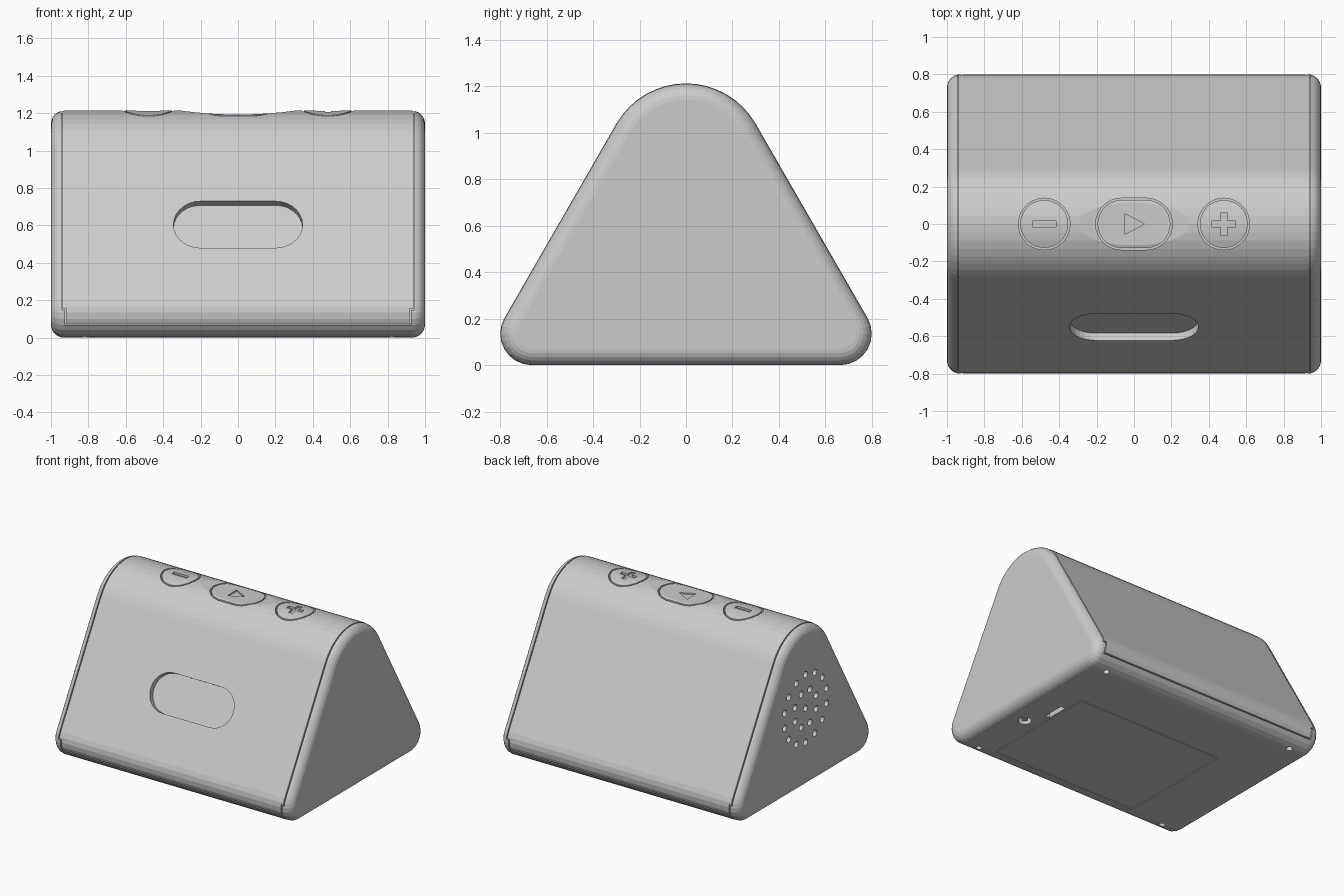
import bpy, bmesh
from math import sin, cos, pi, radians, sqrt
from mathutils import Matrix, Vector

if "Cube" in bpy.data.objects:
    bpy.data.objects.remove(bpy.data.objects["Cube"], do_unlink=True)

grey = bpy.data.materials.new("light_grey_plastic")
grey.use_nodes = True
grey.diffuse_color = (0.6, 0.6, 0.6, 1)
grey.node_tree.nodes["Principled BSDF"].inputs["Base Color"].default_value = (0.6, 0.6, 0.6, 1)

FLAT = Matrix.Identity(4)
SIDE = Matrix(((0, 0, 1, 0), (1, 0, 0, 0), (0, 1, 0, 0), (0, 0, 0, 1)))
TOP_R, TOP_Z, FOOT_R, FOOT_Y = 0.346, 0.867, 0.135, 0.665


# ---- helpers ----
def loft(bm, rings, wrap=False):
    """Skin a row of equal point loops, capped at the ends or wrapped round."""
    rows = [[bm.verts.new(p) for p in ring] for ring in rings]
    n = len(rows[0])
    pairs = list(zip(rows, rows[1:])) + ([(rows[-1], rows[0])] if wrap else [])
    for a, b in pairs:
        for i in range(n):
            j = (i + 1) % n
            bm.faces.new((a[i], a[j], b[j], b[i]))
    if not wrap:
        bm.faces.new(rows[0])
        bm.faces.new(rows[-1])


def prism(bm, outline, low, high, frame=FLAT):
    loft(bm, [[frame @ Vector((u, v, h)) for u, v in outline] for h in (low, high)])


def finish(bm, name):
    bmesh.ops.recalc_face_normals(bm, faces=bm.faces)
    mesh = bpy.data.meshes.new(name)
    bm.to_mesh(mesh)
    bm.free()
    mesh.materials.append(grey)
    obj = bpy.data.objects.new(name, mesh)
    bpy.context.collection.objects.link(obj)
    return obj


def solid(name, *args):
    bm = bmesh.new()
    prism(bm, *args)
    return finish(bm, name)


def boolean(obj, tool, operation="DIFFERENCE"):
    """Apply a boolean and discard the tool."""
    tool.hide_render = True
    mod = obj.modifiers.new("cut", "BOOLEAN")
    mod.operation, mod.solver, mod.object = operation, "EXACT", tool
    bpy.context.view_layer.update()
    graph = bpy.context.evaluated_depsgraph_get()
    mesh = bpy.data.meshes.new_from_object(obj.evaluated_get(graph))
    obj.modifiers.clear()
    obj.data = mesh
    bpy.data.objects.remove(tool, do_unlink=True)


def arc(cx, cy, r, start, end, steps):
    angles = [radians(start + (end - start) * i / steps) for i in range(steps + 1)]
    return [(cx + r * cos(a), cy + r * sin(a)) for a in angles]


def circle(cx, cy, r, steps=32):
    return arc(cx, cy, r, 0, 360, steps)[:-1]


def rect(x0, x1, y0, y1):
    return [(x0, y0), (x1, y0), (x1, y1), (x0, y1)]


def stadium(half, r):
    return arc(half, 0, r, -90, 90, 14) + arc(-half, 0, r, 90, 270, 14)


def arch(offset, foot):
    """Rounded triangle side, from one lower corner over the top to the other."""
    r = FOOT_R + offset
    return (arc(FOOT_Y, FOOT_R, r, foot, 30, 8)
            + arc(0, TOP_Z, TOP_R + offset, 30, 150, 16)
            + arc(-FOOT_Y, FOOT_R, r, 150, 180 - foot, 8))


# ---- housing with rounded ends ----
FILLET = 0.07
ends = [(1 - FILLET + FILLET * sin(a), FILLET * (1 - cos(a)))
        for a in (pi / 2 * i / 6 for i in range(7))]
sections = [(-x, o) for x, o in reversed(ends)] + ends
bm = bmesh.new()
loft(bm, [[(x, y, z) for y, z in arch(-o, -90)] for x, o in sections])
housing = finish(bm, "housing")

# ---- seams between end caps, shell and base ----
bm = bmesh.new()
for s in (-1, 1):
    loft(bm, [[(s * 0.937, *p), (s * 0.945, *p), (s * 0.945, *q), (s * 0.937, *q)]
              for p, q in zip(arch(0.03, 6), arch(-0.016, 6))])
boolean(housing, finish(bm, "cap_seam"))
seam_boxes = {"step_seam": (0.917, 0.9445, 0.147, 0.155),
              "corner_seam": (0.918, 0.926, 0.07, 0.154)}
for name, (x0, x1, z0, z1) in seam_boxes.items():
    bm = bmesh.new()
    for sx in (-1, 1):
        for sy in (-1, 1):
            prism(bm, rect(*sorted((sx * x0, sx * x1)), *sorted((sy * 0.775, sy * 0.85))), z0, z1)
    boolean(housing, finish(bm, name))
bm = bmesh.new()
for sy in (-1, 1):
    prism(bm, rect(-0.9255, 0.9255, *sorted((sy * 0.765, sy * 0.85))), 0.067, 0.075)
boolean(housing, finish(bm, "base_seam"))

# ---- recess on the sloping front ----
up, out = Vector((0, 0.5, sqrt(0.75))), Vector((0, -sqrt(0.75), 0.5))
slope = Matrix((Vector((1, 0, 0)), up, out)).transposed().to_4x4()
slope.translation = (0, -0.551, 0.605)
boolean(housing, solid("front_recess", stadium(0.201, 0.144), -0.045, 0.1, slope))

# ---- finger scoop across the ridge ----
scoop = [(x, 1.193 + x * x / 4.5) for x in (0.03 * i for i in range(-13, 14))]
scoop += [(0.39, 1.4), (-0.39, 1.4)]
across = Matrix(((1, 0, 0, 0), (0, 0, 1, 0), (0, 1, 0, 0), (0, 0, 0, 1)))
boolean(housing, solid("finger_scoop", scoop, -0.3, 0.3, across))

# ---- buttons: flush plugs with a gap and an engraved sign ----
A, B = 0.062, 0.016
plus = [(-A, -B), (-B, -B), (-B, -A), (B, -A), (B, -B), (A, -B),
        (A, B), (B, B), (B, A), (-B, A), (-B, B), (-A, B)]
play = [(-0.05, -0.055), (0.057, 0), (-0.05, 0.055)]
buttons = [("minus_button", -0.48, 0, rect(-A, A, -B, B), 1.197),
           ("play_button", 0, 0.067, play, 1.183),
           ("plus_button", 0.48, 0, plus, 1.197)]
uncut = housing.data.copy()
for name, x, half, sign, floor in buttons:
    place = Matrix.Translation((x, 0, 0))
    outline = [stadium(half, r) if half else circle(0, 0, r, 40) for r in (0.138, 0.128)]
    button = bpy.data.objects.new(name, uncut.copy())
    bpy.context.collection.objects.link(button)
    boolean(button, solid("plug", outline[1], 1.12, 1.4, place), "INTERSECT")
    boolean(button, solid("sign", sign, floor, 1.4, place))
    boolean(housing, solid("button_hole", outline[0], 1.14, 1.4, place))

# ---- speaker holes on one end ----
bm = bmesh.new()
for count, ring in ((1, 0), (8, 0.135), (14, 0.255)):
    for i in range(count):
        a = 2 * pi * (i + 0.5) / count
        prism(bm, circle(ring * cos(a), 0.6 + ring * sin(a), 0.024, 14), -1.1, -0.94, SIDE)
boolean(housing, finish(bm, "speaker_holes"))

# ---- underside: screw holes, socket, switch slot and battery door ----
bm = bmesh.new()
for sx in (-1, 1):
    for sy in (-1, 1):
        prism(bm, circle(sx * 0.82, sy * 0.68, 0.022, 14), -0.1, 0.06)
prism(bm, circle(0.82, -0.19, 0.047, 24), -0.1, 0.05)
prism(bm, rect(0.715, 0.755, -0.05, 0.12), -0.1, 0.04)
boolean(housing, finish(bm, "underside_holes"))
boolean(housing, solid("door_recess", rect(-0.53, 0.7, -0.65, 0.275), -0.1, 0.02))
solid("battery_door", rect(-0.523, 0.693, -0.643, 0.268), 0, 0.03)
solid("socket_pin", circle(0.82, -0.19, 0.022, 16), 0.01, 0.06)
